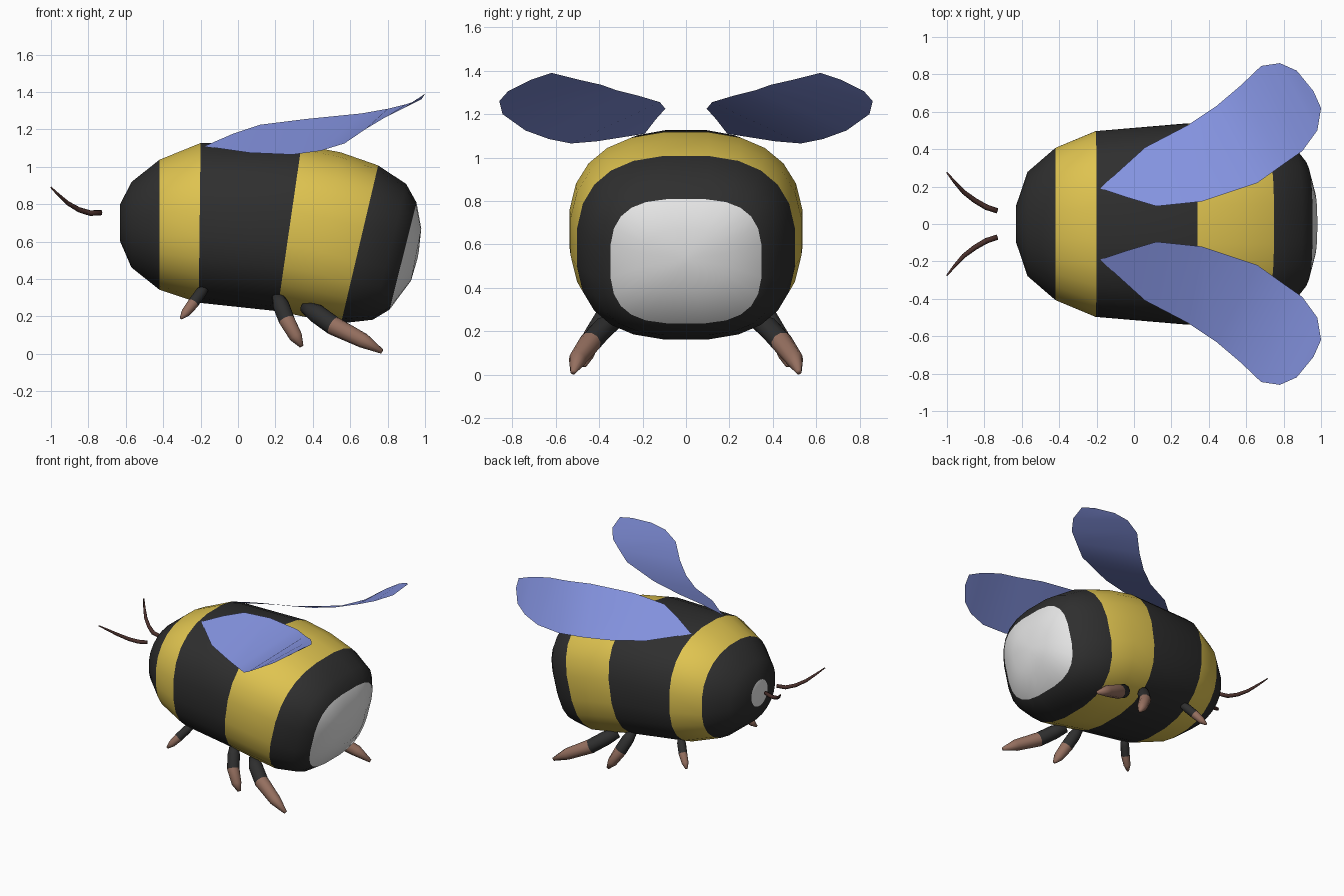
import bpy
import bmesh
from math import cos, sin, pi, copysign
from mathutils import Vector

default_cube = bpy.data.objects.get("Cube")
if default_cube:
    bpy.data.objects.remove(default_cube, do_unlink=True)


def make_material(name, red, green, blue):
    material = bpy.data.materials.new(name)
    material.use_nodes = True
    colour = (red, green, blue, 1)
    material.diffuse_color = colour
    shader = material.node_tree.nodes["Principled BSDF"]
    shader.inputs["Base Color"].default_value = colour
    shader.inputs["Roughness"].default_value = 0.7
    return material


black = make_material("soft black", 0.028, 0.028, 0.028)
yellow = make_material("honey yellow", 0.74, 0.55, 0.08)
white = make_material("tail white", 0.8, 0.8, 0.8)
blue = make_material("wing blue", 0.23, 0.29, 0.74)
brown = make_material("foot brown", 0.30, 0.16, 0.115)
dark_brown = make_material("antenna brown", 0.07, 0.03, 0.025)


def finish(name, mesh_builder, materials, fix_normals=True):
    """Turn a bmesh into a smooth shaded object."""
    if fix_normals:
        bmesh.ops.recalc_face_normals(mesh_builder, faces=mesh_builder.faces)
    for face in mesh_builder.faces:
        face.smooth = True
    mesh = bpy.data.meshes.new(name)
    mesh_builder.to_mesh(mesh)
    mesh_builder.free()
    for material in materials:
        mesh.materials.append(material)
    part = bpy.data.objects.new(name, mesh)
    bpy.context.collection.objects.link(part)
    return part


def loft(mesh_builder, rings, slots):
    """Skin a list of equal point rings and cap both ends."""
    loops = [[mesh_builder.verts.new(point) for point in ring] for ring in rings]
    count = len(loops[0])
    for first, second, slot in zip(loops, loops[1:], slots):
        for i in range(count):
            j = (i + 1) % count
            face = mesh_builder.faces.new((first[i], first[j], second[j], second[i]))
            face.material_index = slot
    mesh_builder.faces.new(loops[0]).material_index = slots[0]
    mesh_builder.faces.new(loops[-1]).material_index = slots[-1]


def body_ring(top_x, top_z, bottom_x, bottom_z, half_width, power, sides=24):
    """Slanted superellipse cross-section of the body."""
    points = []
    for i in range(sides):
        angle = 2 * pi * (i + 0.5) / sides
        across = copysign(abs(cos(angle)) ** (2 / power), cos(angle))
        height = copysign(abs(sin(angle)) ** (2 / power), sin(angle))
        blend = (height + 1) / 2
        points.append((bottom_x + (top_x - bottom_x) * blend,
                       half_width * across,
                       bottom_z + (top_z - bottom_z) * blend))
    return points


# Body: rings from the head to the tail, one colour slot per band
body_sections = [
    (-0.63, 0.72, -0.63, 0.68, 0.02, 2),
    (-0.63, 0.80, -0.63, 0.60, 0.10, 2),
    (-0.57, 0.92, -0.57, 0.46, 0.28, 2.2),
    (-0.42, 1.04, -0.42, 0.34, 0.41, 2.3),
    (-0.20, 1.13, -0.21, 0.27, 0.50, 2.4),
    (0.34, 1.12, 0.21, 0.225, 0.54, 2.5),
    (0.55, 1.08, 0.38, 0.19, 0.535, 2.5),
    (0.75, 1.01, 0.55, 0.16, 0.505, 2.6),
    (0.90, 0.91, 0.72, 0.18, 0.44, 2.8),
    (0.955, 0.81, 0.81, 0.235, 0.35, 3),
    (0.98, 0.67, 0.925, 0.39, 0.19, 2.6),
    (0.967, 0.55, 0.96, 0.51, 0.02, 2),
]
BLACK, YELLOW, WHITE = range(3)
bands = [WHITE, BLACK, BLACK, YELLOW, BLACK, YELLOW, YELLOW,
         BLACK, BLACK, WHITE, WHITE]
builder = bmesh.new()
loft(builder, [body_ring(*section) for section in body_sections], bands)
finish("body", builder, [black, yellow, white])


def tube(name, path, radii, materials, slots, sides=10):
    """Tapered limb along a path of points."""
    points = [Vector(point) for point in path]
    rings = []
    for i, (point, radius) in enumerate(zip(points, radii)):
        along = points[min(i + 1, len(points) - 1)] - points[max(i - 1, 0)]
        turn = along.to_track_quat("Z", "Y")
        rings.append([point + turn @ Vector((radius * cos(2 * pi * k / sides),
                                             radius * sin(2 * pi * k / sides), 0))
                      for k in range(sides)])
    tube_builder = bmesh.new()
    loft(tube_builder, rings, slots)
    finish(name, tube_builder, materials)


# Limbs: paths for one side, radii from root to tip
leg_paths = {
    "front_leg": ([(-0.17, 0.31, 0.36), (-0.20, 0.34, 0.325), (-0.24, 0.38, 0.27),
                   (-0.28, 0.41, 0.22), (-0.305, 0.43, 0.19)], 0.031),
    "middle_leg": ([(0.21, 0.35, 0.31), (0.23, 0.38, 0.26), (0.26, 0.43, 0.18),
                    (0.31, 0.46, 0.09), (0.34, 0.47, 0.04)], 0.044),
    "hind_leg": ([(0.36, 0.32, 0.25), (0.42, 0.38, 0.215), (0.51, 0.44, 0.15),
                  (0.67, 0.50, 0.07), (0.77, 0.52, 0.012)], 0.051),
}
leg_taper = [0.7, 1, 1, 0.8, 0.25]
antenna_path = [(-0.73, 0.07, 0.755), (-0.79, 0.09, 0.752), (-0.85, 0.125, 0.77),
                (-0.91, 0.17, 0.805), (-0.96, 0.225, 0.85), (-1.0, 0.275, 0.89)]
antenna_radii = [0.014, 0.015, 0.014, 0.012, 0.008, 0.004]

# Wing outline: matching points on the inner and outer edges
wing_root = (-0.18, 0.19, 1.11)
wing_end = (0.96, 0.71, 1.36)
inner_edge = [(-0.03, 0.14, 1.175), (0.12, 0.095, 1.225), (0.36, 0.12, 1.255),
              (0.66, 0.22, 1.285), (0.80, 0.32, 1.31), (0.90, 0.39, 1.335),
              (0.98, 0.50, 1.36), (1.0, 0.62, 1.39)]
outer_edge = [(-0.15, 0.22, 1.105), (0.06, 0.41, 1.075), (0.29, 0.53, 1.065),
              (0.44, 0.63, 1.085), (0.57, 0.74, 1.125), (0.68, 0.845, 1.20),
              (0.78, 0.86, 1.26), (0.87, 0.82, 1.305)]


def mirrored(points, side):
    return [(x, side * y, z) for x, y, z in points]


def make_wing(name, side):
    wing = bmesh.new()
    inner = [wing.verts.new(point) for point in mirrored(inner_edge, side)]
    outer = [wing.verts.new(point) for point in mirrored(outer_edge, side)]
    root, end = [wing.verts.new(point) for point in mirrored([wing_root, wing_end], side)]
    wing.faces.new((root, inner[0], outer[0]))
    for i in range(len(inner) - 1):
        wing.faces.new((inner[i], inner[i + 1], outer[i + 1], outer[i]))
    wing.faces.new((inner[-1], end, outer[-1]))
    # Keep the upper surface facing up
    if side < 0:
        bmesh.ops.reverse_faces(wing, faces=wing.faces)
    finish(name, wing, [blue], fix_normals=False)


# Paired parts on both sides of the body
for side, label in ((-1, "near"), (1, "far")):
    make_wing(label + "_wing", side)
    tube(label + "_antenna", mirrored(antenna_path, side), antenna_radii,
         [dark_brown], [0] * 5, sides=8)
    for leg, (path, thickness) in leg_paths.items():
        tube(label + "_" + leg, mirrored(path, side),
             [thickness * taper for taper in leg_taper],
             [black, brown], [0, 0, 1, 1])
